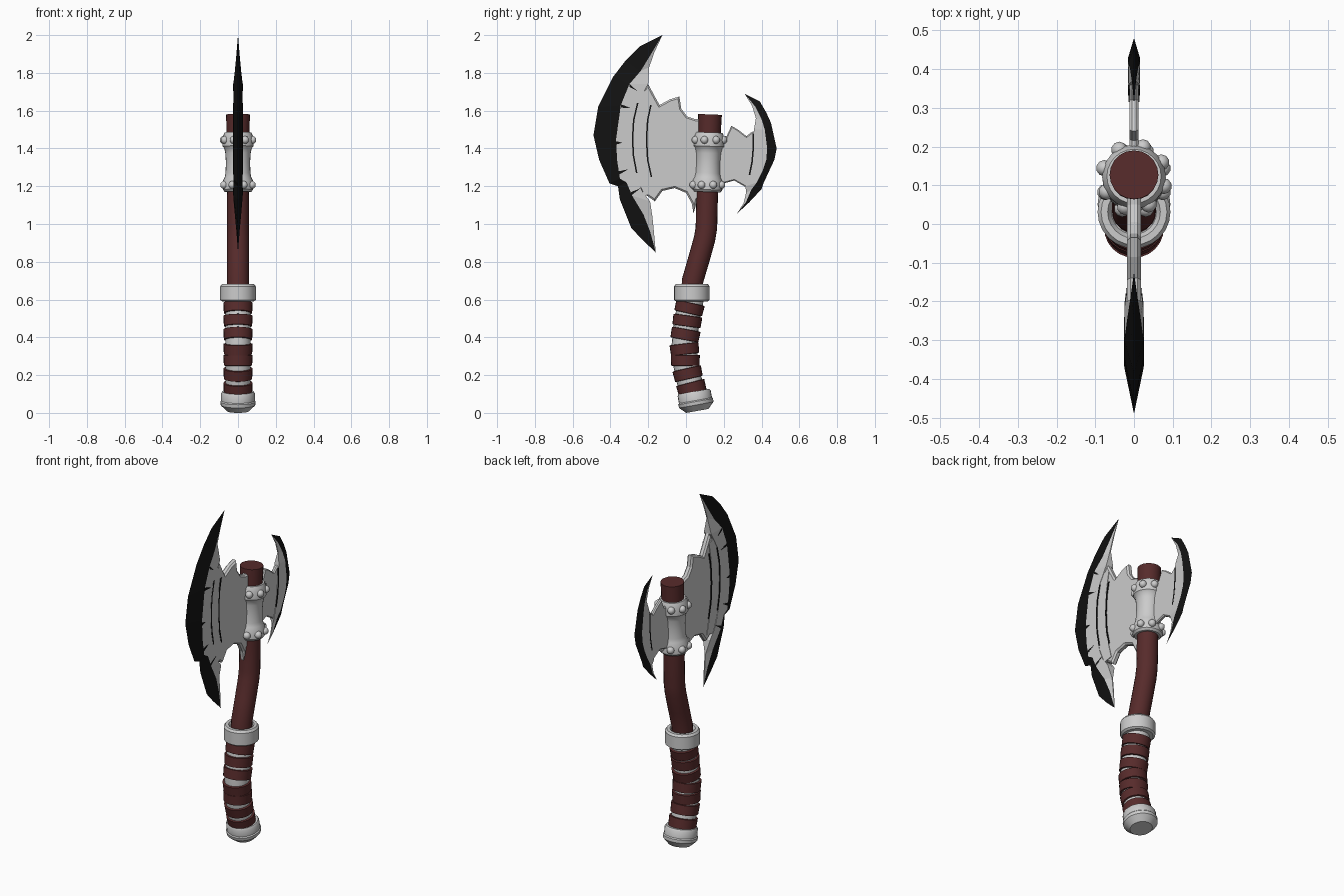
import bpy, bmesh, math
from mathutils import Vector

if "Cube" in bpy.data.objects:
    bpy.data.objects.remove(bpy.data.objects["Cube"])


def material(name, rgb):
    m = bpy.data.materials.new(name)
    m.diffuse_color = (*rgb, 1)
    m.use_nodes = True
    m.node_tree.nodes["Principled BSDF"].inputs["Base Color"].default_value = m.diffuse_color
    return m


BLACK = material("black_steel", (0.006, 0.006, 0.006))
RED = material("red_leather", (0.095, 0.024, 0.024))


def finish(name, bm, mat=None, smooth=False):
    bmesh.ops.remove_doubles(bm, verts=bm.verts, dist=0.0004)
    bmesh.ops.recalc_face_normals(bm, faces=bm.faces)
    me = bpy.data.meshes.new(name)
    bm.to_mesh(me)
    bm.free()
    ob = bpy.data.objects.new(name, me)
    bpy.context.collection.objects.link(ob)
    if mat:
        me.materials.append(mat)
    if smooth:
        bpy.ops.object.select_all(action='DESELECT')
        ob.select_set(True)
        bpy.context.view_layer.objects.active = ob
        bpy.ops.object.shade_smooth_by_angle(angle=math.radians(35))
    return ob


def tube(name, pts, sides=20, mat=None, axis=None):
    """Capped round sweep in the YZ plane through (y, z, radius)."""
    bm = bmesh.new()
    rings = []
    for i, (y, z, r) in enumerate(pts):
        a, b = pts[max(i - 1, 0)], pts[min(i + 1, len(pts) - 1)]
        t = Vector(axis or (b[0] - a[0], b[1] - a[1])).normalized()
        ring = []
        for k in range(sides):
            ang = 2 * math.pi * k / sides
            c, s = r * math.cos(ang), r * math.sin(ang)
            ring.append(bm.verts.new((c, y + s * t.y, z - s * t.x)))
        rings.append(ring)
    for p, q in zip(rings, rings[1:]):
        for k in range(sides):
            j = (k + 1) % sides
            bm.faces.new((p[k], p[j], q[j], q[k]))
    bm.faces.new(rings[0])
    bm.faces.new(rings[-1])
    return finish(name, bm, mat, True)


def lathe(name, y, z, axis, profile, mat=None, sides=24):
    """Turned part: profile of (distance along axis, radius)."""
    a = Vector(axis).normalized()
    return tube(name, [(y + a.x * h, z + a.y * h, r) for h, r in profile], sides, mat, axis)


def plate(name, outline, half, chamfer, mat=None):
    """Flat plate with chamfered rim, outline in (y, z)."""
    bm = bmesh.new()
    f = bm.faces.new([bm.verts.new((-half, y, z)) for y, z in outline])
    ext = bmesh.ops.extrude_face_region(bm, geom=[f])
    moved = [v for v in ext["geom"] if isinstance(v, bmesh.types.BMVert)]
    bmesh.ops.translate(bm, verts=moved, vec=(2 * half, 0, 0))
    if chamfer:
        rim = [e for e in bm.edges if abs(e.verts[0].co.x - e.verts[1].co.x) < 1e-6]
        bmesh.ops.bevel(bm, geom=rim, offset=chamfer, segments=1, affect='EDGES')
    return finish(name, bm, mat)


def strip(name, a, ta, b, tb, mat=None):
    """Solid band between two (y, z) lines with half thickness per point."""
    bm = bmesh.new()
    rows = []
    for p, s, q, t in zip(a, ta, b, tb):
        rows.append([bm.verts.new(c) for c in
                     ((s, *p), (t, *q), (-t, *q), (-s, *p))])
    for r, n in zip(rows, rows[1:]):
        for k in range(4):
            j = (k + 1) % 4
            bm.faces.new((r[k], r[j], n[j], n[k]))
    bm.faces.new(rows[0])
    bm.faces.new(rows[-1])
    bmesh.ops.dissolve_degenerate(bm, edges=bm.edges, dist=0.0004)
    return finish(name, bm, mat)


def crescent(name, rows, t):
    """Black cutting edge plus grey body; rows hold outer, ridge, inner."""
    outer, ridge, inner = zip(*[((r[0], r[1]), (r[2], r[3]), (r[4], r[5])) for r in rows])
    n = len(rows)
    ramp = [t * min(1, i / 3, (n - 1 - i) / 3) for i in range(n)]
    back = [0.003 if i < 3 or i > n - 4 else t * 0.95 for i in range(n)]
    back[0] = back[-1] = 0
    strip(name + "_cutting_edge", outer, [0] * n, ridge, ramp, BLACK)
    strip(name + "_body", ridge, ramp, inner, back)


# Large blade
crescent("large_blade", [
    (-.125, 2.0, -.125, 2.0, -.125, 2.0),
    (-.245, 1.94, -.185, 1.90, -.167, 1.91),
    (-.32, 1.865, -.24, 1.81, -.195, 1.83),
    (-.385, 1.78, -.30, 1.74, -.20, 1.74),
    (-.465, 1.62, -.345, 1.63, -.265, 1.63),
    (-.49, 1.47, -.37, 1.45, -.285, 1.45),
    (-.46, 1.34, -.365, 1.34, -.278, 1.33),
    (-.405, 1.215, -.35, 1.24, -.255, 1.23),
    (-.36, 1.20, -.315, 1.22, -.23, 1.17),
    (-.35, 1.13, -.285, 1.15, -.19, 1.12),
    (-.29, .98, -.225, 1.05, -.178, 1.04),
    (-.23, .915, -.19, .96, -.17, .96),
    (-.16, .85, -.16, .85, -.16, .85)], .025)
plate("large_blade_plate", [
    (-.20, 1.74), (-.165, 1.675), (-.14, 1.63), (-.085, 1.66), (-.035, 1.675),
    (-.025, 1.61), (.005, 1.57), (.05, 1.555), (.10, 1.555), (.10, 1.15), (.06, 1.13), (.04, 1.055),
    (.03, 1.11), (.0, 1.165), (-.06, 1.19), (-.125, 1.175), (-.165, 1.12),
    (-.22, 1.16), (-.29, 1.24), (-.32, 1.45), (-.29, 1.63)], .018, .009)
mid_in = [(-.185, 1.69), (-.205, 1.58), (-.213, 1.45), (-.205, 1.32), (-.165, 1.16)]
mid_out = [(-.24, 1.71), (-.285, 1.60), (-.30, 1.45), (-.29, 1.32), (-.22, 1.15)]
strip("large_blade_middle_band", mid_in, [.021] * 5, mid_out, [.022] * 5)

# Small blade
crescent("small_blade", [
    (.31, 1.69, .31, 1.69, .31, 1.69),
    (.39, 1.65, .368, 1.62, .35, 1.625),
    (.425, 1.59, .40, 1.555, .37, 1.56),
    (.45, 1.535, .417, 1.50, .36, 1.50),
    (.48, 1.40, .43, 1.40, .35, 1.42),
    (.468, 1.34, .425, 1.34, .348, 1.34),
    (.44, 1.28, .405, 1.28, .335, 1.27),
    (.41, 1.215, .375, 1.22, .315, 1.20),
    (.40, 1.185, .345, 1.18, .318, 1.165),
    (.335, 1.115, .315, 1.11, .305, 1.11),
    (.27, 1.055, .27, 1.055, .27, 1.055)], .015)
plate("small_blade_plate", [
    (.13, 1.46), (.215, 1.465), (.24, 1.52), (.275, 1.50), (.32, 1.465),
    (.345, 1.485), (.38, 1.50), (.39, 1.40), (.37, 1.28), (.325, 1.19),
    (.255, 1.23), (.2, 1.215), (.13, 1.19)], .011, .006)

# Dark grooves between the blade layers
for name, line, t in (
        ("large_inner_groove", [(-.19, 1.63), (-.207, 1.55), (-.213, 1.45), (-.207, 1.34), (-.187, 1.25)], .0222),
        ("large_outer_groove", [(-.26, 1.64), (-.281, 1.55), (-.287, 1.45), (-.282, 1.36), (-.265, 1.27)], .0252),
        ("small_groove", [(.352, 1.48), (.352, 1.40), (.346, 1.33), (.332, 1.26)], .0152)):
    strip(name, line, [t] * len(line), [(y + .008, z) for y, z in line], [t] * len(line), BLACK)

# Cracks running in from the cutting edge
for i, (y, z, dy, dz) in enumerate([(-.30, 1.735, .04, -.03), (-.345, 1.625, .055, -.012),
                                    (-.368, 1.43, .03, 0), (-.355, 1.27, .05, .02),
                                    (-.29, 1.16, .05, .03)]):
    plate(f"crack_{i}", [(y, z + .009), (y, z - .009), (y + dy, z + dz)], .0256, 0, BLACK)

# Shaft
tube("shaft", [(.03, .60, .057), (.035, .70, .057), (.07, .82, .057), (.098, .92, .057),
               (.108, .98, .057), (.112, 1.15, .057), (.122, 1.45, .06), (.127, 1.58, .063)],
     mat=RED)

# Head socket with two riveted flanges
AX = (.035, 1)
lathe("head_socket", .112, 1.17, AX, [
    (0, .07), (.012, .08), (.06, .08), (.078, .07), (.10, .066), (.155, .064),
    (.205, .067), (.232, .073), (.242, .082), (.29, .082), (.315, .07)])
for n, (y, z) in enumerate([(.113, 1.207), (.121, 1.445)]):
    for k in range(8):
        a = 2 * math.pi * (k + .5) / 8 + n * .1
        bm = bmesh.new()
        bmesh.ops.create_uvsphere(bm, u_segments=10, v_segments=6, radius=.021)
        bmesh.ops.translate(bm, verts=bm.verts,
                            vec=(.08 * math.cos(a), y + .08 * math.sin(a), z))
        finish(f"rivet_{n}_{k}", bm, None, True)

# Grip core and leather wraps
path = [(.045, .08), (.015, .18), (-.003, .27), (-.009, .36), (.0, .45), (.015, .54), (.03, .62)]
tube("grip_core", [(y, z, .067) for y, z in path])
for i, (z, tilt) in enumerate([(.133, .04), (.208, -.03), (.278, .06), (.338, -.05),
                               (.415, .09), (.487, -.03), (.555, .04)]):
    a, b = next((p, q) for p, q in zip(path, path[1:]) if p[1] <= z <= q[1])
    f = (z - a[1]) / (b[1] - a[1])
    slope = (b[0] - a[0]) / (b[1] - a[1])
    lathe(f"grip_wrap_{i}", a[0] + f * (b[0] - a[0]), z, (slope + tilt, 1),
          [(-.029, .068), (-.027, .075), (.027, .077), (.029, .068)], RED)

# Collar and pommel
lathe("collar", .031, .59, (0, 1), [
    (0, .083), (.008, .094), (.08, .094), (.092, .085), (.092, .068), (.075, .058)])
lathe("pommel", .06, .0105, (-.18, 1), [
    (0, .06), (.032, .092), (.05, .094), (.056, .089), (.095, .089), (.104, .083), (.104, .06)])
